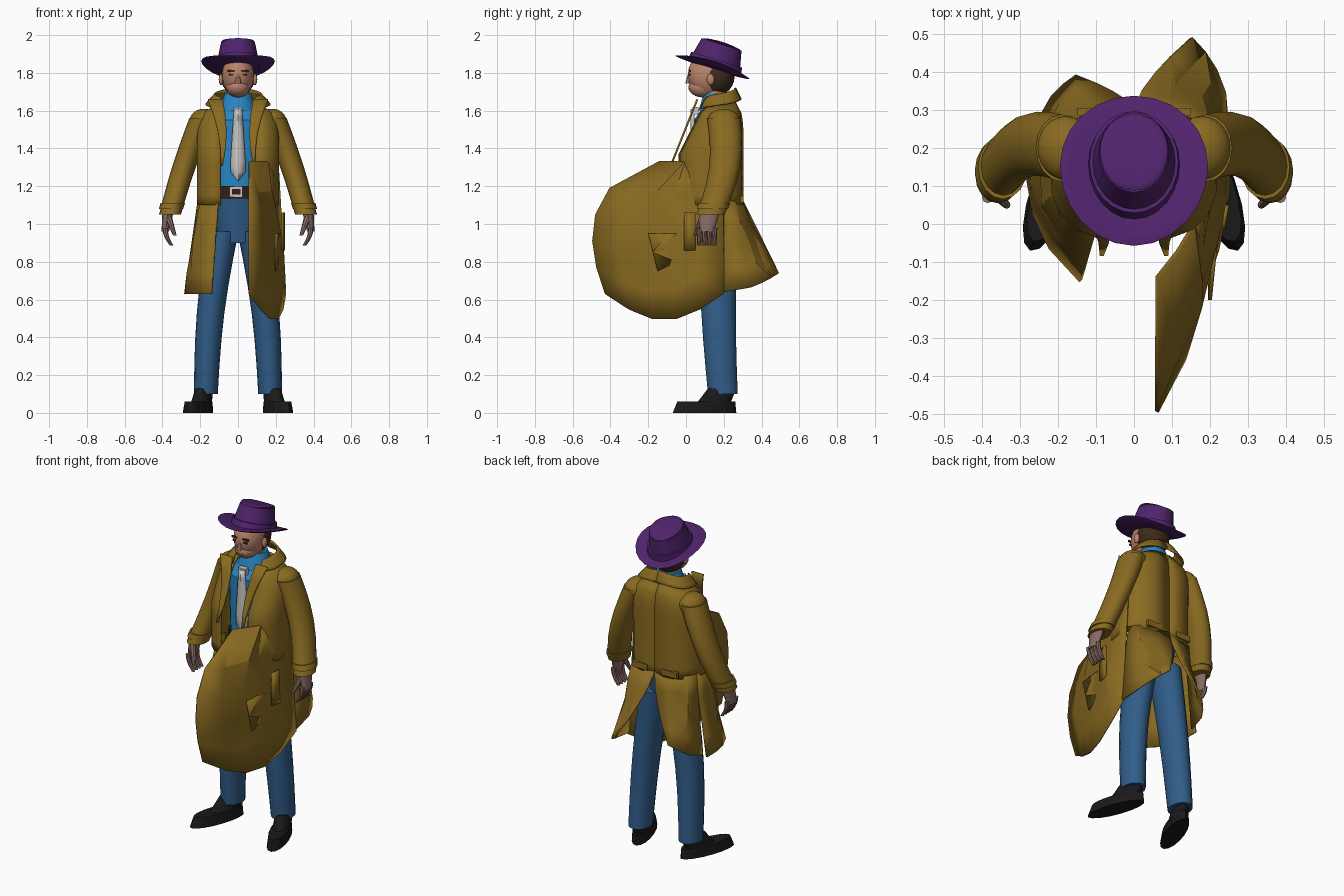
import bpy, bmesh, math, random
from mathutils import Matrix, Vector

random.seed(4)
if "Cube" in bpy.data.objects:
    bpy.data.objects.remove(bpy.data.objects["Cube"])


def material(name, *rgb):
    mat = bpy.data.materials.new(name)
    mat.use_nodes = True
    mat.diffuse_color = (*rgb, 1)
    mat.node_tree.nodes["Principled BSDF"].inputs["Base Color"].default_value = (*rgb, 1)
    return mat


COAT = material("mustard cloth", .25, .145, .015)
FELT = material("purple felt", .08, .017, .15)
SHIRT = material("bright blue cotton", .02, .24, .56)
DENIM = material("denim blue", .03, .11, .25)
SILVER = material("pale grey", .6, .58, .55)
FACE = material("face skin", .5, .23, .15)
HAND = material("hand skin", .25, .15, .13)
HAIR = material("brown hair", .045, .024, .01)
BLACK = material("black leather", .01, .01, .01)
BROWN = material("dark brown leather", .03, .013, .01)


def finish(name, bm, mat, angle=40):
    bmesh.ops.recalc_face_normals(bm, faces=bm.faces)
    mesh = bpy.data.meshes.new(name)
    bm.to_mesh(mesh)
    bm.free()
    mesh.materials.append(mat)
    part = bpy.data.objects.new(name, mesh)
    bpy.context.collection.objects.link(part)
    bpy.ops.object.select_all(action='DESELECT')
    part.select_set(True)
    bpy.context.view_layer.objects.active = part
    bpy.ops.object.shade_smooth_by_angle(angle=math.radians(angle))
    return part


def mirrored(point, side):
    return Vector((side * point[0], point[1], point[2]))


def limb(name, mat, start, end, radii, depth=1, bow=(0, 0, 0), side=1, matrix=None, steps=6, sides=16):
    """Tapered, bowed column of horizontal ellipses; depth scales the y radius."""
    bm = bmesh.new()
    start, end, bow = (mirrored(point, side) for point in (start, end, bow))
    rings = []
    for step in range(steps + 1):
        t = step / steps
        centre = start.lerp(end, t) + bow * math.sin(math.pi * t)
        radius = radii[0] + (radii[1] - radii[0]) * t
        angles = [math.tau * i / sides for i in range(sides)]
        rings.append([bm.verts.new(centre + Vector((radius * math.sin(a), radius * depth * math.cos(a), 0)))
                      for a in angles])
    for low, high in zip(rings, rings[1:]):
        for i in range(sides):
            j = (i + 1) % sides
            bm.faces.new((low[i], low[j], high[j], high[i]))
    bm.faces.new(rings[0])
    bm.faces.new(rings[-1])
    if matrix:
        bm.transform(matrix)
    return finish(name, bm, mat)


def blob(name, mat, centre, size, matrix=None, curl=0):
    """Ellipsoid whose sides may curl upwards."""
    bm = bmesh.new()
    bmesh.ops.create_uvsphere(bm, u_segments=24, v_segments=12, radius=1)
    bm.transform(Matrix.Translation(centre) @ Matrix.Diagonal((*size, 1)))
    for vert in bm.verts:
        vert.co.z += curl * vert.co.x ** 2
    if matrix:
        bm.transform(matrix)
    return finish(name, bm, mat)


def box(name, mat, centre, size):
    bm = bmesh.new()
    bmesh.ops.create_cube(bm, size=1, matrix=Matrix.Translation(centre) @ Matrix.Diagonal((*size, 1)))
    return finish(name, bm, mat)


def cloth(name, mat, rule, side=1, cols=4, rows=4, crumple=0, angle=40):
    """Thin sheet through rule(u, v), with optional crumpled facets."""
    bm = bmesh.new()
    grid = [[bm.verts.new(mirrored(rule(col / cols, row / rows), side)) for col in range(cols + 1)]
            for row in range(rows + 1)]
    for above, below in zip(grid, grid[1:]):
        for i in range(cols):
            bm.faces.new((above[i], above[i + 1], below[i + 1], below[i]))
    if crumple:
        for vert in bm.verts:
            if not vert.is_boundary:
                vert.co += Vector([random.uniform(-crumple, crumple) for axis in "xyz"])
        bmesh.ops.triangulate(bm, faces=bm.faces)
    part = finish(name, bm, mat, angle)
    thickness = part.modifiers.new("thickness", 'SOLIDIFY')
    thickness.thickness = .01
    thickness.offset = 0


def around(u, width, front, back, gap, z):
    """Point on half a garment outline, from the front opening to the centre back."""
    first = math.asin((gap / width) ** 1.4)
    angle = first + (math.pi - first) * u
    cosine = math.cos(angle)
    y = (front + back) / 2 - (back - front) / 2 * math.copysign(abs(cosine) ** .8, cosine)
    return width * max(math.sin(angle), 0) ** .7, y, z


def coat_body(u, v):
    top = (1 - v) ** 12
    return around(u, .215 - .115 * top, .1 - .14 * min(1, 2 * v), .3 - .04 * top, .09, 1.64 - .54 * v)


def collar(u, v):
    return around(u, .17 - .05 * v, .07 + .02 * v, .29 - .03 * v, .09, 1.61 + .06 * v + .05 * u)


def lapel(u, v):
    return .08 - .02 * math.sin(math.pi * v) + u * (.08 - .07 * v), .06 - .14 * v, 1.66 - .35 * v


def billow(u, v):
    reach = .34 + .355 * math.sin(2.2 * v ** .6)
    hem = .63 - .14 * math.sin(math.pi * u)
    return .21 - .15 * u * u + .04 * v * (1 - u), .2 - u * reach, 1.33 + (hem - 1.33) * v


def front_skirt(u, v):
    return (.21 + .07 * v) * (1 - .5 * u ** 3), .2 - u * (.23 + .12 * v), 1.12 - .49 * v


def tail(flare):
    def rule(u, v):
        outer, slit = .21 + .04 * v, .15 * v ** 1.5
        x = outer + (slit - outer) * u ** 1.5
        return x, .2 + math.sqrt(u) * (.1 + flare * v), 1.12 - v * (.48 - .1 * u)
    return rule


def tie(u, v):
    across = 2 * u - 1
    return across * min(.02 + .025 * v, .3 * (1 - v)), .03 + .01 * abs(across), 1.61 - .38 * v


def flap_fold(u, v):
    return .2 + .02 * u, .2 * u - .2 + .05 * v, .95 - .2 * v * (1 - .5 * u)


def pocket(u, v):
    return .235 + .01 * u, .06 * u - .01, 1.06 - .2 * v


# Clothed torso
limb("shirt", SHIRT, (0, .17, 1.17), (0, .17, 1.55), (.15, .16), .8)
limb("shirt_shoulders", SHIRT, (0, .17, 1.55), (0, .17, 1.63), (.16, .09), .8)
limb("shirt_collar", SHIRT, (0, .165, 1.6), (0, .165, 1.69), (.1, .07))
limb("hips", DENIM, (0, .165, .9), (0, .165, 1.17), (.1, .15), .8)
limb("belt", BROWN, (0, .165, 1.135), (0, .165, 1.2), (.156, .156), .82)
box("buckle", SILVER, (-.01, .037, 1.17), (.07, .01, .055))
box("buckle_centre", BROWN, (-.01, .033, 1.17), (.045, .01, .03))
cloth("tie", SILVER, tie, cols=2, rows=8)
box("tie_knot", SILVER, (0, .05, 1.6), (.05, .03, .04))

for side, tag in ((1, "left_"), (-1, "right_")):
    # Legs and turned-out shoes
    limb(tag + "leg", DENIM, (.17, .195, .1), (.08, .17, .96), (.063, .083), 1.25, (.02, -.01, 0), side)
    turn = Matrix.Translation((side * .212, .098, 0)) @ Matrix.Rotation(side * math.radians(20), 4, 'Z')
    limb(tag + "shoe", BLACK, (0, 0, 0), (0, .01, .06), (.056, .051), 3.2, matrix=turn)
    limb(tag + "shoe_instep", BLACK, (0, .05, .05), (0, .1, .13), (.05, .042), 1.9, matrix=turn)
    # Sleeves and hands
    limb(tag + "sleeve", COAT, (.36, .13, 1.05), (.19, .2, 1.56), (.058, .068), 1.3, (.01, .04, 0), side)
    blob(tag + "shoulder", COAT, (side * .18, .2, 1.55), (.075, .085, .06))
    limb(tag + "cuff_strap", COAT, (.355, .14, 1.08), (.345, .15, 1.11), (.064, .065), 1.3, side=side)
    limb(tag + "palm", HAND, (.385, .11, .96), (.37, .125, 1.07), (.02, .03), 1.9, side=side)
    for finger in range(4):
        y = .07 + .027 * finger
        limb(tag + "finger", HAND, (.35, y, .885), (.385, y, .98), (.01, .015), 1, (.01, 0, 0), side, sides=8)
    limb(tag + "thumb", HAND, (.335, .05, .94), (.37, .09, 1.04), (.01, .02), side=side, sides=8)
    # Upper coat, collar, lapels and back strap
    cloth(tag + "coat_body", COAT, coat_body, side, cols=8, rows=10)
    cloth(tag + "collar", COAT, collar, side, cols=8)
    cloth(tag + "lapel", COAT, lapel, side)
    box(tag + "back_strap", COAT, (side * .1, .295, 1.13), (.1, .02, .035))
    # Paired face details
    blob(tag + "ear", FACE, (side * .09, .13, 1.765), (.012, .02, .03))
    box(tag + "brow", HAIR, (side * .036, .02, 1.81), (.04, .01, .01))
    box(tag + "eye", HAIR, (side * .035, .02, 1.79), (.024, .01, .01))

# Windblown coat skirt with split tails
cloth("left_front_flap", COAT, billow, cols=5, rows=5, crumple=.02, angle=15)
cloth("left_flap_fold", COAT, flap_fold, cols=2, rows=2, crumple=.015, angle=10)
cloth("left_pocket", COAT, pocket, cols=2, rows=2, crumple=.01, angle=10)
cloth("right_front_skirt", COAT, front_skirt, -1, crumple=.01, angle=20)
cloth("left_tail", COAT, tail(.19), crumple=.01, angle=20)
cloth("right_tail", COAT, tail(.09), -1, crumple=.01, angle=20)

# Head and hair
limb("neck", FACE, (0, .16, 1.6), (0, .15, 1.73), (.058, .06))
blob("head", FACE, (0, .12, 1.79), (.085, .11, .12))
blob("jaw", FACE, (0, .09, 1.725), (.062, .077, .055))
limb("nose", FACE, (0, .013, 1.745), (0, .02, 1.8), (.017, .008), sides=8)
box("mouth", HAND, (0, .018, 1.715), (.04, .01, .006))
blob("hair", HAIR, (0, .16, 1.78), (.092, .097, .1))

# Tilted hat with curled brim and creased crown
tilt = Matrix.Translation((0, .14, 1.83)) @ Matrix.Rotation(math.radians(-17.5), 4, 'X')
blob("hat_brim", FELT, (0, 0, 0), (.195, .207, .012), tilt, .9)
limb("hat_crown", FELT, (0, .01, 0), (0, .01, .13), (.117, .092), 1.2, matrix=tilt, sides=24)
limb("hat_band", FELT, (0, .01, .01), (0, .01, .045), (.122, .117), 1.2, matrix=tilt, sides=24)
blob("hat_crease", FELT, (0, .01, .127), (.09, .108, .015), tilt, 1.5)
